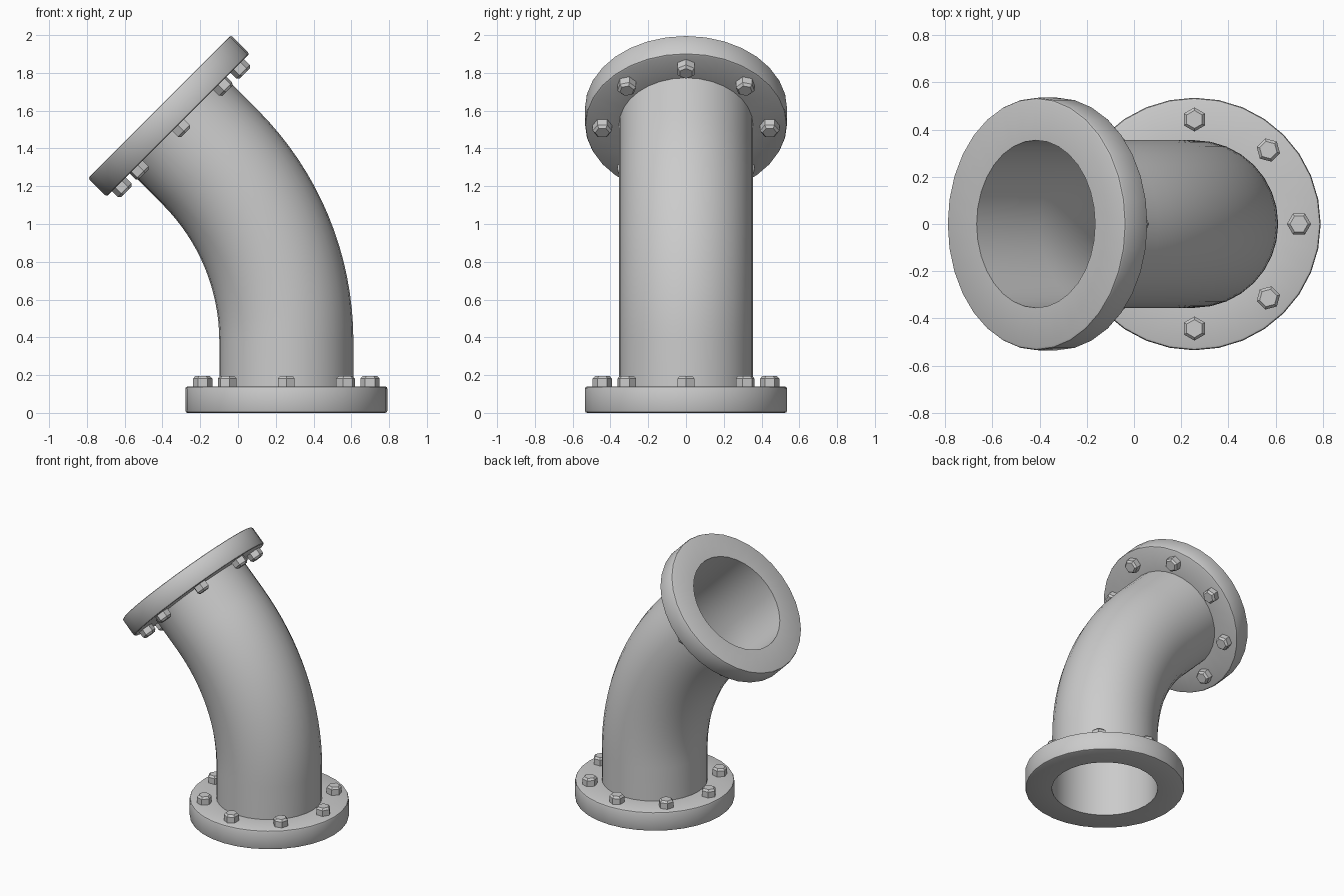
import bpy, bmesh
from math import sin, cos, pi, radians, tan
from mathutils import Matrix, Vector

if "Cube" in bpy.data.objects:
    bpy.data.objects.remove(bpy.data.objects["Cube"])

SEG = 32
PIPE_R, FLANGE_R, FLANGE_H = 0.355, 0.535, 0.14
BASE_X, LEG = 0.256, 0.95          # axis position, distance from each face to the axis corner
STRAIGHT = 0.38                    # straight run at each end
BEND = radians(45)
BEND_R = (LEG - STRAIGHT) / tan(BEND / 2)


def finish(name, bm, matrix=None):
    bmesh.ops.recalc_face_normals(bm, faces=bm.faces)
    mesh = bpy.data.meshes.new(name)
    bm.to_mesh(mesh)
    bm.free()
    obj = bpy.data.objects.new(name, mesh)
    bpy.context.collection.objects.link(obj)
    if matrix is not None:
        obj.matrix_world = matrix
    bpy.ops.object.select_all(action='DESELECT')
    obj.select_set(True)
    bpy.context.view_layer.objects.active = obj
    bpy.ops.object.shade_smooth_by_angle(angle=radians(30))
    return obj


def bridge(bm, rings):
    for a, b in zip(rings, rings[1:]):
        n = len(a)
        for i in range(n):
            j = (i + 1) % n
            bm.faces.new((a[i], a[j], b[j], b[i]))


def lathe(bm, profile, sides, matrix=Matrix()):
    rings = [[bm.verts.new(matrix @ Vector((r * cos(2 * pi * i / sides),
                                            r * sin(2 * pi * i / sides), z)))
              for i in range(sides)] for r, z in profile]
    bridge(bm, rings)
    return rings


# End frames: local z points from the open face into the pipe
base = Matrix.Translation((BASE_X, 0, 0))
top = (Matrix.Translation((BASE_X - LEG * sin(BEND), 0, LEG + LEG * cos(BEND)))
       @ Matrix.Rotation(pi - BEND, 4, 'Y'))

# Curved pipe: straight run, 45 degree bend, straight run
STEPS = 16
bm = bmesh.new()
frames = [base]
for k in range(STEPS + 1):
    a = BEND * k / STEPS
    pos = (BASE_X - BEND_R * (1 - cos(a)), 0, STRAIGHT + BEND_R * sin(a))
    frames.append(Matrix.Translation(pos) @ Matrix.Rotation(-a, 4, 'Y'))
frames.append(Matrix.Translation(top.translation) @ Matrix.Rotation(-BEND, 4, 'Y'))
rings = [[bm.verts.new(f @ Vector((PIPE_R * cos(2 * pi * i / SEG),
                                   PIPE_R * sin(2 * pi * i / SEG), 0)))
          for i in range(SEG)] for f in frames]
bridge(bm, rings)
finish("bent_pipe", bm)

# Flanges with bevelled rims, and eight hex bolts on the inner side of each
B = 0.012
flange_profile = [(PIPE_R, 0), (FLANGE_R - B, 0), (FLANGE_R - B * 0.3, B * 0.3),
                  (FLANGE_R, B), (FLANGE_R, FLANGE_H - B),
                  (FLANGE_R - B * 0.3, FLANGE_H - B * 0.3),
                  (FLANGE_R - B, FLANGE_H), (PIPE_R, FLANGE_H)]
bolt_profile = [(0.051, FLANGE_H - 0.01), (0.051, FLANGE_H + 0.042),
                (0.038, FLANGE_H + 0.056)]
for label, frame in (("bottom", base), ("top", top)):
    bm = bmesh.new()
    lathe(bm, flange_profile, SEG)
    finish(label + "_flange", bm, frame)

    bm = bmesh.new()
    for i in range(8):
        m = Matrix.Rotation(i * pi / 4, 4, 'Z') @ Matrix.Translation((0.443, 0, 0))
        r = lathe(bm, bolt_profile, 6, m)
        bm.faces.new(r[-1])
        bm.faces.new(r[0])
    finish(label + "_bolts", bm, frame)
